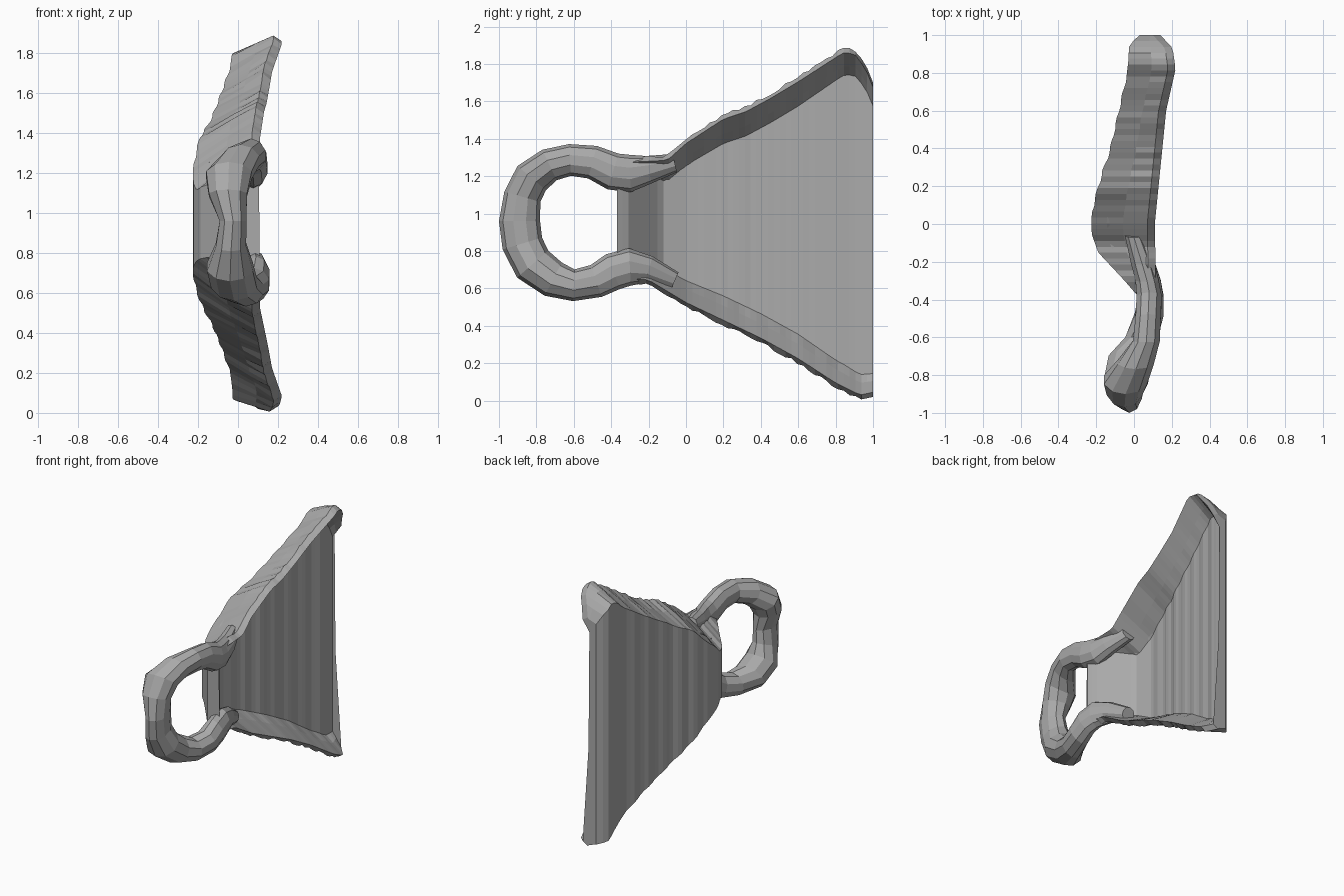
import bpy, bmesh, math, random

if "Cube" in bpy.data.objects:
    bpy.data.objects.remove(bpy.data.objects["Cube"])

random.seed(4)
grey = bpy.data.materials.new("plain grey")
grey.diffuse_color = (0.4, 0.4, 0.4, 1)
grey.use_nodes = True
grey.node_tree.nodes["Principled BSDF"].inputs["Base Color"].default_value = grey.diffuse_color


def interp(table, t):
    """Piecewise linear lookup in a list of (t, value) pairs."""
    if t <= table[0][0]:
        return table[0][1]
    for (a, u), (b, v) in zip(table, table[1:]):
        if t <= b:
            return u + (v - u) * (t - a) / (b - a)
    return table[-1][1]


def loft(name, sections):
    """Skin a list of equal-length closed sections and cap both ends."""
    bm = bmesh.new()
    rows = [[bm.verts.new(p) for p in s] for s in sections]
    n = len(rows[0])
    for r, s in zip(rows, rows[1:]):
        for i in range(n):
            bm.faces.new((r[i], r[(i + 1) % n], s[(i + 1) % n], s[i]))
    bm.faces.new(rows[0][::-1])
    bm.faces.new(rows[-1])
    bmesh.ops.triangulate(bm, faces=[f for f in bm.faces if len(f.verts) > 4])
    bmesh.ops.recalc_face_normals(bm, faces=bm.faces[:])
    me = bpy.data.meshes.new(name)
    bm.to_mesh(me)
    bm.free()
    me.materials.append(grey)
    ob = bpy.data.objects.new(name, me)
    bpy.context.collection.objects.link(ob)
    return ob


# Scoop: outline and depth along y
top = [(-.37, 1.24), (-.3, 1.3), (-.1, 1.31), (0, 1.4), (.2, 1.53), (.32, 1.57),
       (.45, 1.64), (.6, 1.73), (.84, 1.885), (.9, 1.88), (.96, 1.8), (1, 1.7)]
bottom = [(-.37, .66), (-.3, .63), (-.2, .62), (0, .5), (.4, .31), (.6, .2),
          (.8, .07), (.93, .005), (1, .02)]
under = [(-.37, .01), (-.3, -.05), (-.15, -.19), (-.05, -.225), (.05, -.225), (.2, -.19),
         (.4, -.125), (.6, -.08), (.8, -.035), (.95, -.025), (1, .03)]
floor = [(-.37, .1), (-.31, .07), (-.13, -.12), (0, -.145), (.2, -.11), (.4, -.05),
         (.6, -.01), (.8, .03), (.92, .06), (1, .07)]
rim = [(-.37, .11), (-.25, .115), (0, .11), (.3, .14), (.6, .17), (.82, .22), (.93, .205), (1, .14)]
lean = [(-.37, .05), (-.25, .14), (-.1, .2), (.05, .2), (.2, .15), (.4, .12),
        (.8, .12), (.94, .06), (1, .03)]
slope = [(-.37, .03), (-.1, .11), (.2, .13), (.6, .13), (.85, .12), (1, .1)]

sections = []
rows = 44
for k in range(rows + 1):
    y = -.37 + 1.37 * k / rows
    ys = y - .018 * math.sin(2 * math.pi * y / .13) if 0 < y < .9 else y  # shallow terraces
    lo, hi = interp(bottom, y), interp(top, y)
    u, f, r, l = interp(under, ys), interp(floor, ys), interp(rim, y), interp(lean, y)
    s = interp(slope, y)
    j = [random.uniform(-.008, .008) if 0 < k < rows - 2 else 0 for _ in range(4)]
    mid = (u + r) / 2
    sections.append([
        (u, y, lo + l), (u, y, hi - l),                              # underside
        (mid, y, hi - l * .4 + j[0]), (r - .04, y, hi + j[1]),       # upper outer wall
        (r, y, hi - .025), (r * .4 + f * .6, y, hi - .025 - s * .6), (f, y, hi - .025 - s),
        (f, y, lo + .025 + s), (r * .4 + f * .6, y, lo + .025 + s * .6), (r, y, lo + .025),
        (r - .04, y, lo + j[2]), (mid, y, lo + l * .4 + j[3]),       # lower outer wall
    ])
loft("scoop", sections)

# Ring handle: centre y, z, x, in-plane radius, radius along x
path = [(-.06, 1.27, .0, .05, .05), (-.2, 1.235, .045, .075, .065), (-.3, 1.215, .07, .1, .065),
        (-.39, 1.225, .08, .1, .07), (-.5, 1.275, .075, .09, .07),
        (-.62, 1.287, .065, .085, .075), (-.73, 1.26, .01, .09, .1), (-.825, 1.19, -.045, .1, .12),
        (-.875, 1.09, -.05, .1, .1), (-.89, .96, -.025, .11, .07), (-.875, .84, -.035, .11, .08),
        (-.82, .73, -.04, .11, .12), (-.71, .65, -.02, .1, .12), (-.6, .617, .04, .085, .09),
        (-.48, .64, .08, .09, .08), (-.39, .69, .09, .1, .07), (-.3, .715, .08, .1, .065),
        (-.2, .7, .045, .075, .065), (-.06, .64, .0, .05, .05)]
sections = []
for i, (y, z, x, a, b) in enumerate(path):
    p, q = path[max(i - 1, 0)], path[min(i + 1, len(path) - 1)]
    ty, tz = q[0] - p[0], q[1] - p[1]
    d = math.hypot(ty, tz)
    ny, nz = tz / d, -ty / d
    ring = []
    for k in range(10):
        t = math.tau * k / 10
        ring.append((x + b * math.sin(t), y + ny * a * math.cos(t), z + nz * a * math.cos(t)))
    sections.append(ring)
loft("ring_handle", sections)
